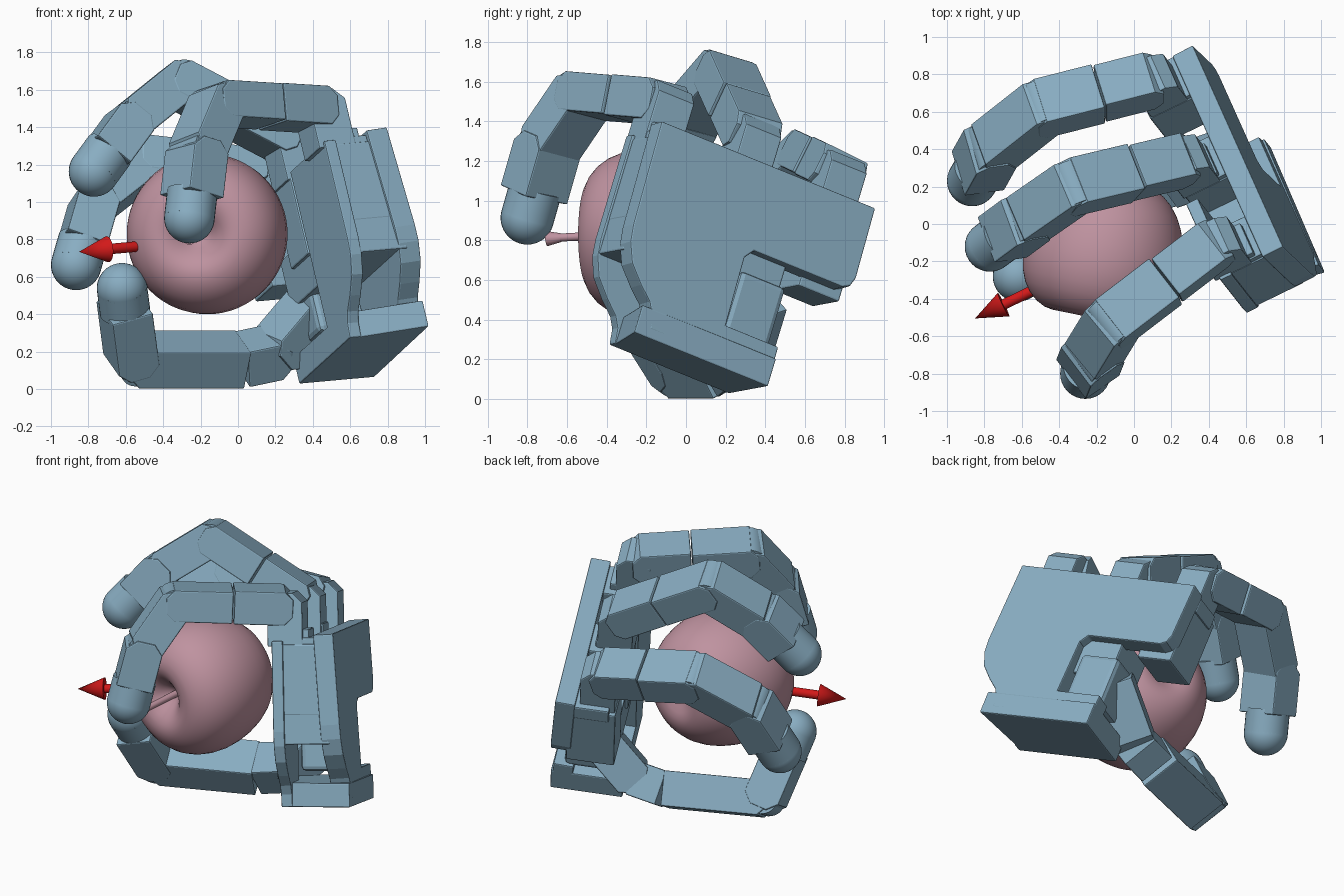
import bpy, bmesh, math
from mathutils import Vector as V, Matrix

if "Cube" in bpy.data.objects:
    bpy.data.objects.remove(bpy.data.objects["Cube"])


def material(name, rgb):
    m = bpy.data.materials.new(name)
    m.diffuse_color = (*rgb, 1)
    m.use_nodes = True
    m.node_tree.nodes["Principled BSDF"].inputs["Base Color"].default_value = m.diffuse_color
    return m


BLUE = material("blue_plastic", (0.25, 0.42, 0.54))
PINK = material("apple_skin", (0.52, 0.29, 0.35))
RED = material("arrow_red", (0.65, 0.01, 0.01))
PARTS = []


def frame(x, y, z, o):
    m = Matrix((x, y, z)).transposed().to_4x4()
    m.translation = o
    return m


def finish(name, bm, mat, bevel=0.0, smooth=False):
    bmesh.ops.recalc_face_normals(bm, faces=bm.faces)
    me = bpy.data.meshes.new(name)
    bm.to_mesh(me)
    bm.free()
    me.materials.append(mat)
    ob = bpy.data.objects.new(name, me)
    bpy.context.collection.objects.link(ob)
    if bevel:
        mod = ob.modifiers.new("edge", 'BEVEL')
        mod.width, mod.segments, mod.limit_method = bevel, 2, 'ANGLE'
        mod.angle_limit = math.radians(50)
    if smooth:
        for p in me.polygons:
            p.use_smooth = True
    PARTS.append(ob)
    return ob


def prism(name, outline, z0, z1, m, bevel=0.008):
    bm = bmesh.new()
    f = bm.faces.new([bm.verts.new((x, y, z0)) for x, y in outline])
    ext = bmesh.ops.extrude_face_region(bm, geom=[f])['geom']
    bmesh.ops.translate(bm, vec=(0, 0, z1 - z0),
                        verts=[g for g in ext if isinstance(g, bmesh.types.BMVert)])
    bm.transform(m)
    return finish(name, bm, BLUE, bevel)


def box(name, x0, x1, y0, y1, z0, z1, m, bevel=0.01):
    return prism(name, [(x0, y0), (x1, y0), (x1, y1), (x0, y1)], z0, z1, m, bevel)


def rod(name, p, q, r1, r2, mat, seg=32):
    d = q - p
    bm = bmesh.new()
    bmesh.ops.create_cone(bm, cap_ends=True, segments=seg, radius1=r1, radius2=r2, depth=d.length)
    bm.transform(Matrix.Translation((p + q) / 2) @ d.to_track_quat('Z', 'Y').to_matrix().to_4x4())
    ob = finish(name, bm, mat)
    bpy.ops.object.select_all(action='DESELECT')
    ob.select_set(True)
    bpy.context.view_layer.objects.active = ob
    bpy.ops.object.shade_smooth_by_angle()


def link(name, p, q, w, width, thick, e0=0.05, e1=0.05, c0=0.06, c1=0.06):
    """Finger segment from p to q, overhanging by e and chamfered by c; w is the hinge axis."""
    d = (q - p).normalized()
    w = (w - d * w.dot(d)).normalized()
    L, h = (q - p).length + e1, thick / 2
    pts = []
    for x, s, c in ((-e0, 1, c0), (L, -1, c1)):
        if c:
            pts += [(x + s * c, s * h), (x, s * (h - c)), (x, -s * (h - c)), (x + s * c, -s * h)]
        else:
            pts += [(x, s * h), (x, -s * h)]
    prism(name, pts, -width / 2, width / 2, frame(d, w.cross(d), w, p))


def distal(name, k2, k3, tip, w):
    """Middle segment, collar and rounded fingertip."""
    link(name + "_middle_link", k2, k3, w, .26, .22, .05, .05, .04, .07)
    d = (tip - k3).normalized()
    neck = tip - d * .12
    link(name + "_tip_collar", k3, neck, w, .27, .23, .06, 0, .06, 0)
    rod(name + "_tip_neck", neck - d * .03, tip, .135, .135, BLUE)
    for i, k in enumerate((k2, k3)):
        rod(f"{name}_hinge_{i}", k - w * .12, k + w * .12, .1, .1, BLUE, 24)
    bm = bmesh.new()
    bmesh.ops.create_uvsphere(bm, u_segments=32, v_segments=20, radius=.135)
    bm.transform(Matrix.Translation(tip))
    finish(name + "_tip", bm, BLUE, smooth=True)


# palm frame: A across, U towards the fingers, N out of the palm
U = V((-.22, .28, .93)).normalized()
A = U.cross(V((-.889, -.444, -.11))).normalized()
N = A.cross(U)
PALM = frame(A, U, N, V())
UB = (U + N * .055).normalized()          # back plate leans out towards the wrist
BACK = frame(A, UB, A.cross(UB), V())
BASE = frame(A, N, -U, V())

# palm plates, sharing the curved side edge
side = [(.9, 1.06), (.9, .5), (.89, .41), (.85, .31), (.77, .22), (.70, .155), (.67, .1), (.66, .02)]
prism("palm_back_plate", [(-.36, 1.06)] + side +
      [(-.05, .02), (-.05, .19), (.26, .19), (.26, .56), (.22, .61), (-.30, .61), (-.34, .63), (-.36, .68)],
      -.835, -.71, BACK)
prism("palm_front_plate", side + [(.42, .02), (.42, 1.06)], -.46, -.39, PALM)
prism("palm_base", [(-.05, -.84), (.735, -.83), (.64, -.39), (-.05, -.39)], -.17, -.02, BASE)
box("palm_core", .0, .885, .42, .70, -.74, -.42, PALM)

# fingers with their palm motors: knuckle, two bends, tip
FINGERS = {
    "index": ((.44, -.10, 1.50), (-.11, -.52, 1.535), (-.22, -.70, 1.27), (-.26, -.80, .92)),
    "middle": ((.27, .34, 1.33), (-.32, .20, 1.64), (-.58, .02, 1.43), (-.77, -.12, 1.17)),
    "ring": ((.10, .77, 1.15), (-.49, .62, 1.22), (-.77, .40, 1.00), (-.865, .23, .67)),
}
for name, pts in FINGERS.items():
    k1, k2, k3, tip = (V(p) for p in pts)
    w = (k2 - k1).cross(tip - k2).normalized()
    mid = k1.lerp(k2, .48)
    link(name + "_lower_motor", k1, mid, w, .25, .21, .03, 0, .05, 0)
    link(name + "_lower_link", mid, k2, w, .27, .20, -.008, .06, 0, .05)
    distal(name, k2, k3, tip, w)
    a = k1.dot(A)
    box(name + "_palm_motor", a - .13, a + .11, .6, 1.04, -.70, -.40, PALM)
    box(name + "_motor_step_low", a - .14, a + .10, .98, 1.08, -.66, -.44, PALM)
    box(name + "_motor_step_high", a - .1, a + .09, 1.0, 1.13, -.62, -.46, PALM)
    link(name + "_knuckle", k1 - U * .25, k1, A, .21, .22, 0, .08, 0, .06)

# thumb: motor in the palm notch, root links, long link, tip
t0, t1 = V((.46, .34, .50)), V((.21, .25, .205))
t2, t3, tip = V((.02, .20, .165)), V((-.57, -.04, .165)), V((-.62, -.28, .545))
wt = (t3 - t2).cross(tip - t3).normalized()
box("thumb_motor", -.03, .24, .21, .55, -.76, -.44, PALM, .03)
link("thumb_root_link", t0, t1, wt, .26, .24, 0, .04, 0, .06)
link("thumb_root_hinge", t1, t2, wt, .24, .22, .05, .0, .06, .0)
link("thumb_lower_link", t2, t2.lerp(t3, .5), wt, .26, .22, -.01, .0, .0, .0)
distal("thumb", t2.lerp(t3, .5), t3, tip, wt)

# apple, lathed around its stem axis
profile = [(.05, .25), (.1, .31), (.17, .365), (.26, .365), (.36, .30), (.42, .19), (.44, .04),
           (.41, -.12), (.35, -.26), (.25, -.36), (.15, -.385), (.08, -.35)]
axis = V((-.2, -.98, .0)).normalized()
centre = V((-.155, -.145, .835))
spin = Matrix.Translation(centre) @ axis.to_track_quat('Z', 'Y').to_matrix().to_4x4()
bm = bmesh.new()
n = 32
rings = [[bm.verts.new((r * math.cos(2 * math.pi * i / n), r * math.sin(2 * math.pi * i / n), h))
          for i in range(n)] for r, h in profile]
for lo, hi in zip(rings, rings[1:]):
    for i in range(n):
        bm.faces.new((lo[i], lo[(i + 1) % n], hi[(i + 1) % n], hi[i]))
for ring, h in ((rings[0], .23), (rings[-1], -.33)):
    c = bm.verts.new((0, 0, h))
    for i in range(n):
        bm.faces.new((ring[i], ring[(i + 1) % n], c))
bm.transform(spin)
apple = finish("apple", bm, PINK, smooth=True)
apple.modifiers.new("round", 'SUBSURF').levels = 1
apple.modifiers["round"].render_levels = 1
rod("apple_stem", spin @ V((0, 0, .2)), V((-.24, -.64, .82)), .022, .02, PINK, 16)
rod("apple_stem_end", V((-.24, -.63, .82)), V((-.26, -.70, .815)), .022, .038, PINK, 16)

# direction arrow out of the palm
tip = V((-.85, -.505, .74))
rod("arrow_shaft", tip - N * .77, tip - N * .15, .028, .028, RED)
rod("arrow_head", tip - N * .17, tip, .07, .0, RED)

# rest the model on the ground
low = min(v.co.z for o in PARTS for v in o.data.vertices)
for o in PARTS:
    o.data.transform(Matrix.Translation((0, 0, -low)))
